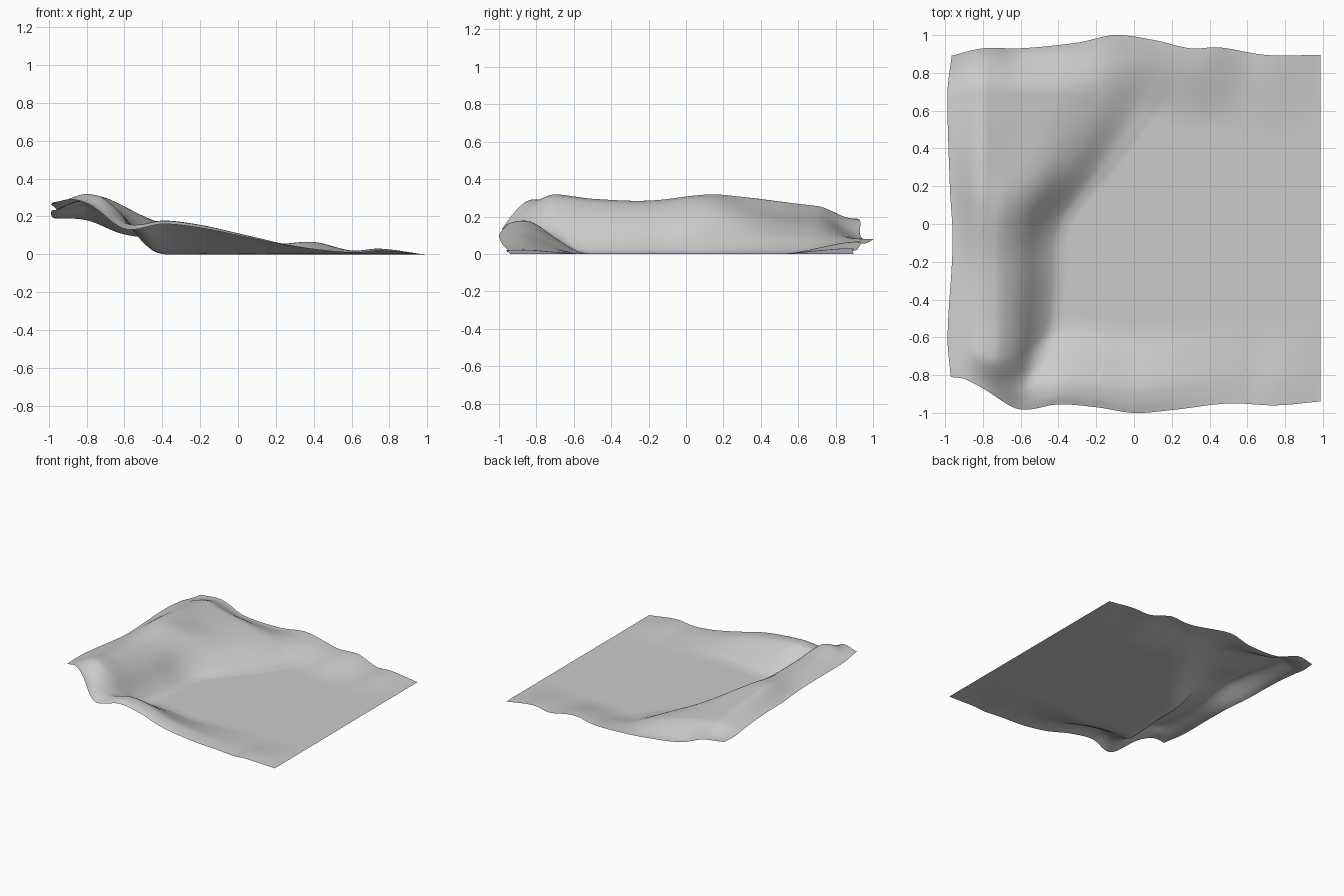
import bpy
import bmesh

cube = bpy.data.objects.get("Cube")
if cube:
    bpy.data.objects.remove(cube, do_unlink=True)


def curve(points):
    """Smooth interpolating function through (position, value) points."""
    n = len(points)

    def slope(i):
        a, b = points[max(i - 1, 0)], points[min(i + 1, n - 1)]
        return (b[1] - a[1]) / (b[0] - a[0])

    def evaluate(t):
        t = min(max(t, points[0][0]), points[-1][0])
        i = 0
        while i < n - 2 and t > points[i + 1][0]:
            i += 1
        (t0, a), (t1, b) = points[i], points[i + 1]
        w = t1 - t0
        s = (t - t0) / w
        rise = s * s * (3 - 2 * s)
        return (a + (b - a) * rise + slope(i) * w * s * (1 - s) ** 2
                - slope(i + 1) * w * s * s * (1 - s))
    return evaluate


def ease(t):
    t = min(max(t, 0), 1)
    return t * t * (3 - 2 * t)


# Plan outline of the sheet
front_y = curve([(-.97, -.81), (-.9, -.82), (-.8, -.87), (-.61, -.98), (-.4, -.955),
                 (-.2, -.97), (0, -1), (.2, -.985), (.5, -.95), (.75, -.96), (.98, -.94)])
back_y = curve([(-.97, .89), (-.8, .93), (-.6, .93), (-.3, .96), (-.1, 1), (.1, .975),
                (.3, .93), (.45, .935), (.7, .895), (.98, .895)])
side_x = curve([(-.81, -.97), (-.6, -.987), (-.1, -.96), (.2, -.975), (.7, -.987), (.89, -.965)])

# Heights of the raised front, back and side edges
front_z = curve([(-.97, .275), (-.88, .29), (-.78, .26), (-.6, .135), (-.4, .16),
                 (-.2, .14), (0, .1), (.3, .04), (.6, .01), (.75, .02), (.98, 0)])
back_z = curve([(-.97, .19), (-.8, .18), (-.6, .105), (-.3, .075), (-.1, .08), (.2, .055),
                (.4, .065), (.6, .02), (.75, .03), (.98, 0)])
side_z = curve([(-.81, .275), (-.4, .255), (0, .23), (.5, .23), (.89, .19)])

# How far the front and back edges reach inward
front_reach = curve([(-.97, .16), (-.75, .2), (-.5, .4), (-.3, .45), (.98, .45)])
back_reach = curve([(-.97, .22), (-.5, .24), (-.2, .3), (.1, .42), (.98, .45)])
front_lip = curve([(0, 1), (.12, 1.1), (.3, 1.06), (.6, .5), (.85, .08), (1, 0)])

# Crest height, foot and cross-sections of the bank along one side
crest_z = curve([(-.9, .3), (-.72, .32), (-.5, .295), (-.2, .285), (.12, .318),
                 (.3, .305), (.6, .268), (.75, .25), (.9, .23)])
foot_x = curve([(-.9, -.44), (-.3, -.37), (0, -.34), (.3, -.1), (.6, .12), (.85, .26)])
steep_bank = curve([(0, 1), (.2, .94), (.45, .69), (.7, .27), (.87, .06), (1, 0)])
terraced_bank = curve([(0, 1), (.2, .8), (.45, .6), (.65, .37), (.85, .08), (1, 0)])


def height(x, y):
    crest = crest_z(y)
    across = (x + .79) / (foot_x(y) + .79)
    blend = ease(y / .5)
    bank = crest * (steep_bank(across) * (1 - blend) + terraced_bank(across) * blend)
    bank -= (crest - side_z(y)) * ease((-.8 - x) / .18)
    inward = (y - front_y(x)) / front_reach(x)
    front = ease(1 - inward)
    # The lip arches over only where it stands clear of the bank
    arch = ease((x + .75) / .25)
    lip = front * (1 - arch) + front_lip(inward) * arch
    back = ease(1 - (back_y(x) - y) / back_reach(x))
    return max(0, bank * (1 - front - back) + front_z(x) * lip + back_z(x) * back)


# Ground sheet as one regular grid
steps = 120
right = .988
bm = bmesh.new()
rows = []
for j in range(steps + 1):
    v = j / steps
    left = side_x(-.81 + 1.7 * v)
    row = []
    for i in range(steps + 1):
        x = left + (right - left) * i / steps
        y = front_y(x) + (back_y(x) - front_y(x)) * v
        row.append(bm.verts.new((x, y, height(x, y))))
    rows.append(row)
for low, high in zip(rows, rows[1:]):
    for i in range(steps):
        bm.faces.new((low[i], low[i + 1], high[i + 1], high[i]))
for face in bm.faces:
    face.smooth = True
mesh = bpy.data.meshes.new("ground_sheet")
bm.to_mesh(mesh)
bm.free()
sheet = bpy.data.objects.new("ground_sheet", mesh)
bpy.context.collection.objects.link(sheet)

# Plain grey
grey = bpy.data.materials.new("plain_grey")
grey.use_nodes = True
colour = (.6, .6, .6, 1)
grey.diffuse_color = colour
grey.node_tree.nodes["Principled BSDF"].inputs["Base Color"].default_value = colour
mesh.materials.append(grey)
